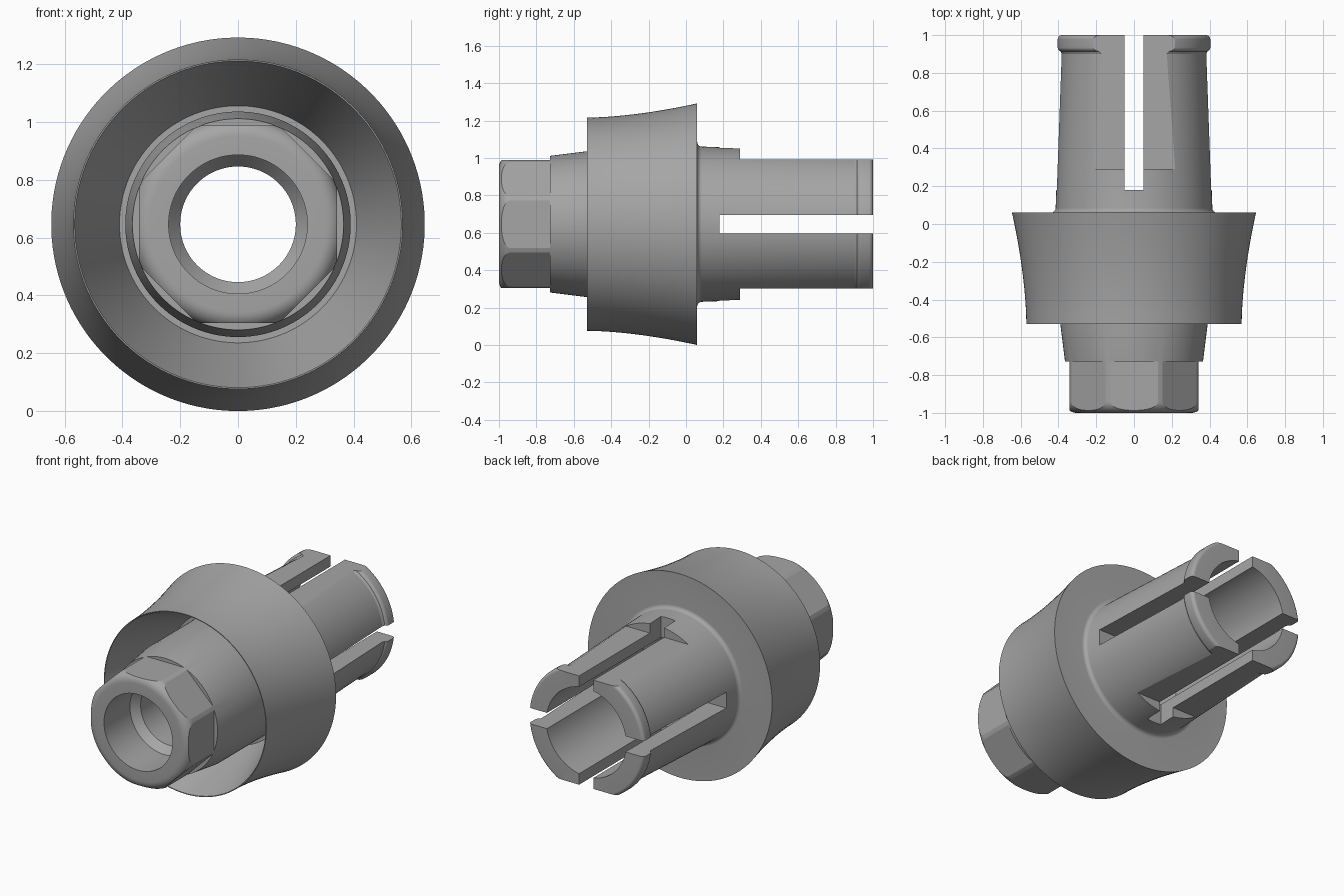
import bpy, bmesh, math
from mathutils import Matrix, Vector

if "Cube" in bpy.data.objects:
    bpy.data.objects.remove(bpy.data.objects["Cube"], do_unlink=True)

AXIS = 0.646      # height of the turning axis
SEGMENTS = 128

steel = bpy.data.materials.new("grey steel")
steel.use_nodes = True
GREY = (0.38, 0.38, 0.38, 1)
steel.diffuse_color = GREY
steel.node_tree.nodes["Principled BSDF"].inputs["Base Color"].default_value = GREY


def make_object(name, bm):
    bmesh.ops.recalc_face_normals(bm, faces=bm.faces)
    mesh = bpy.data.meshes.new(name)
    bm.to_mesh(mesh)
    bm.free()
    mesh.materials.append(steel)
    ob = bpy.data.objects.new(name, mesh)
    bpy.context.collection.objects.link(ob)
    return ob


def lathe(name, profile):
    """Turn a closed (radius, y) profile around the long axis."""
    bm = bmesh.new()
    rings = []
    for i in range(SEGMENTS):
        a = 2 * math.pi * (i + 0.5) / SEGMENTS
        rings.append([bm.verts.new((r * math.cos(a), y, AXIS + r * math.sin(a)))
                      for r, y in profile])
    n = len(profile)
    for i in range(SEGMENTS):
        p, q = rings[i], rings[(i + 1) % SEGMENTS]
        for j in range(n):
            k = (j + 1) % n
            bm.faces.new((p[j], p[k], q[k], q[j]))
    return make_object(name, bm)


def arc(r, y, radius, start, end, steps=8):
    """Fillet points around the centre (r, y)."""
    angles = [math.radians(start + (end - start) * i / steps) for i in range(steps + 1)]
    return [(r + radius * math.cos(a), y + radius * math.sin(a)) for a in angles]


def cut_box(body, x, y, z, angle=0):
    """Remove a box given by its ranges around the axis, turned about the axis."""
    bm = bmesh.new()
    bmesh.ops.create_cube(bm, size=1)
    size = Vector((x[1] - x[0], y[1] - y[0], z[1] - z[0]))
    mid = Vector((x[0] + x[1], y[0] + y[1], z[0] + z[1])) / 2
    bm.transform(Matrix.Translation((0, 0, AXIS)) @ Matrix.Rotation(angle, 4, 'Y')
                 @ Matrix.Translation(mid) @ Matrix.Diagonal(size).to_4x4())
    cutter = make_object("cutter", bm)
    cutter.hide_render = True
    mod = body.modifiers.new("cut", 'BOOLEAN')
    mod.operation, mod.solver, mod.object = 'DIFFERENCE', 'EXACT', cutter
    bpy.context.view_layer.objects.active = body
    bpy.ops.object.modifier_apply(modifier=mod.name)
    bpy.data.objects.remove(cutter, do_unlink=True)


# Nose with rounded front edge, then conical collar into the skirt cavity
profile = [(0.24, -1.0)]
profile += arc(0.305, -0.94, 0.06, -90, 0)
profile += [(0.365, -0.73), (0.39, -0.53), (0.39, -0.1), (0.41, -0.1), (0.565, -0.53)]

# Flared skirt outside
for i in range(13):
    t = i / 12
    profile.append((0.57 + 0.076 * t ** 1.7, -0.53 + 0.59 * t))

# Back face, root fillet, tapered shank and end lip
profile += arc(0.44, 0.085, 0.025, 270, 180)
profile += [(0.386, 0.9)]
profile += arc(0.385, 0.935, 0.022, -70, 0, 6)
profile += arc(0.385, 0.978, 0.022, 0, 90)

# Stepped bore
profile += [(0.28, 1.0), (0.28, 0.05), (0.2, 0.0), (0.2, -0.69), (0.24, -0.74)]
body = lathe("collet_body", profile)

# Eight wrench flats on the nose
for i in range(8):
    cut_box(body, (-0.3, 0.3), (-1.1, -0.727), (0.342, 0.6), i * math.pi / 4)

# Top and bottom flats on the shank
for i in range(2):
    cut_box(body, (-0.5, 0.5), (0.29, 1.1), (0.345, 0.6), i * math.pi)

# Crossed slots that split the shank into four fingers
for i in range(2):
    cut_box(body, (-0.05, 0.05), (0.18, 1.1), (-0.6, 0.6), i * math.pi / 2)

bpy.ops.object.select_all(action='DESELECT')
body.select_set(True)
bpy.context.view_layer.objects.active = body
bpy.ops.object.shade_smooth_by_angle(angle=math.radians(16))
